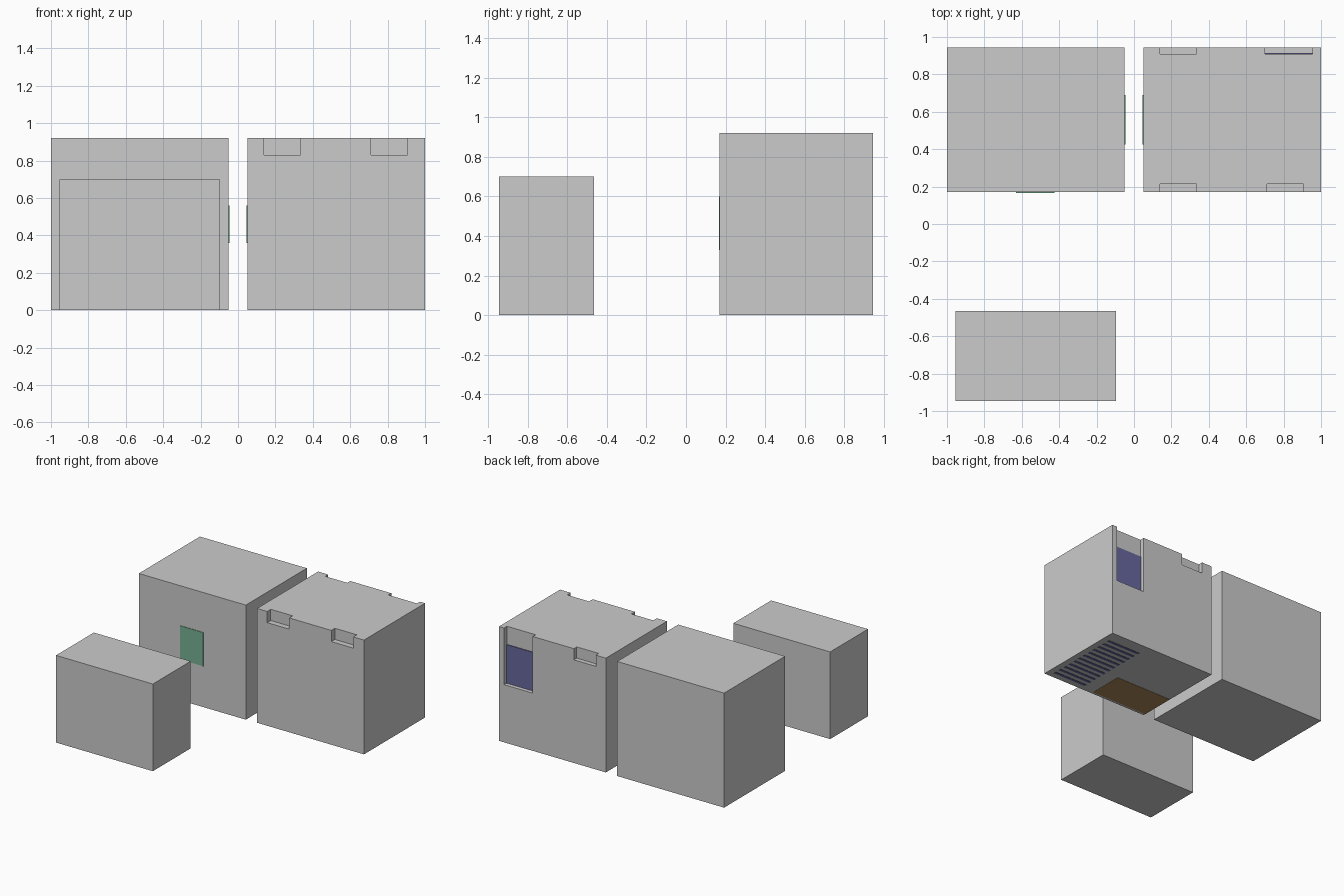
import bpy
import bmesh
from mathutils import Vector

if "Cube" in bpy.data.objects:
    bpy.data.objects.remove(bpy.data.objects["Cube"])


def material(name, rgb):
    m = bpy.data.materials.new(name)
    m.diffuse_color = (*rgb, 1)
    m.use_nodes = True
    m.node_tree.nodes["Principled BSDF"].inputs["Base Color"].default_value = m.diffuse_color
    return m


def box(name, lo, hi, mat=None):
    lo, hi = Vector(lo), Vector(hi)
    bm = bmesh.new()
    bmesh.ops.create_cube(bm, size=1)
    bmesh.ops.scale(bm, vec=hi - lo, verts=bm.verts)
    mesh = bpy.data.meshes.new(name)
    bm.to_mesh(mesh)
    bm.free()
    ob = bpy.data.objects.new(name, mesh)
    ob.location = (lo + hi) / 2
    bpy.context.collection.objects.link(ob)
    if mat:
        mesh.materials.append(mat)
    return ob


def cut(target, lo, hi):
    cutter = box("cutter", lo, hi)
    cutter.hide_render = True
    mod = target.modifiers.new("notch", 'BOOLEAN')
    mod.operation = 'DIFFERENCE'
    mod.solver = 'EXACT'
    mod.object = cutter
    bpy.context.view_layer.objects.active = target
    bpy.ops.object.modifier_apply(modifier=mod.name)
    bpy.data.objects.remove(cutter)


green = material("green", (0.18, 0.44, 0.29))
purple = material("purple", (0.14, 0.14, 0.35))
brown = material("brown", (0.42, 0.25, 0.10))

# Three main blocks
box("left_block", (-1, 0.17, 0), (-0.05, 0.945, 0.92))
box("small_block", (-0.955, -0.945, 0), (-0.095, -0.465, 0.70))
notched = box("notched_block", (0.05, 0.17, 0.002), (1, 0.945, 0.92))

# Top-edge notches and the tall slot at the back
for lo, hi in (((0.14, 0.10, 0.83), (0.335, 0.215, 1)),
               ((0.71, 0.10, 0.83), (0.905, 0.215, 1)),
               ((0.14, 0.908, 0.83), (0.335, 1, 1)),
               ((0.70, 0.908, 0.465), (0.955, 1, 1))):
    cut(notched, lo, hi)

# Panel in the slot
box("slot_panel", (0.70, 0.907, 0.465), (0.955, 0.914, 0.775), purple)

# Green panels: front of left block and both faces of the gap
box("front_panel", (-0.63, 0.166, 0.33), (-0.425, 0.171, 0.60), green)
for side, name in ((-1, "left_gap_panel"), (1, "right_gap_panel")):
    xs = sorted((side * 0.046, side * 0.051))
    box(name, (xs[0], 0.425, 0.36), (xs[1], 0.69, 0.56), green)

# Underside panel and slats
box("underside_panel", (0.052, 0.19, 0), (0.55, 0.47, 0.003), brown)
for i in range(12):
    y = 0.22 + i * 0.055
    box("underside_slat", (0.66, y, 0), (0.95, y + 0.022, 0.003), purple)
